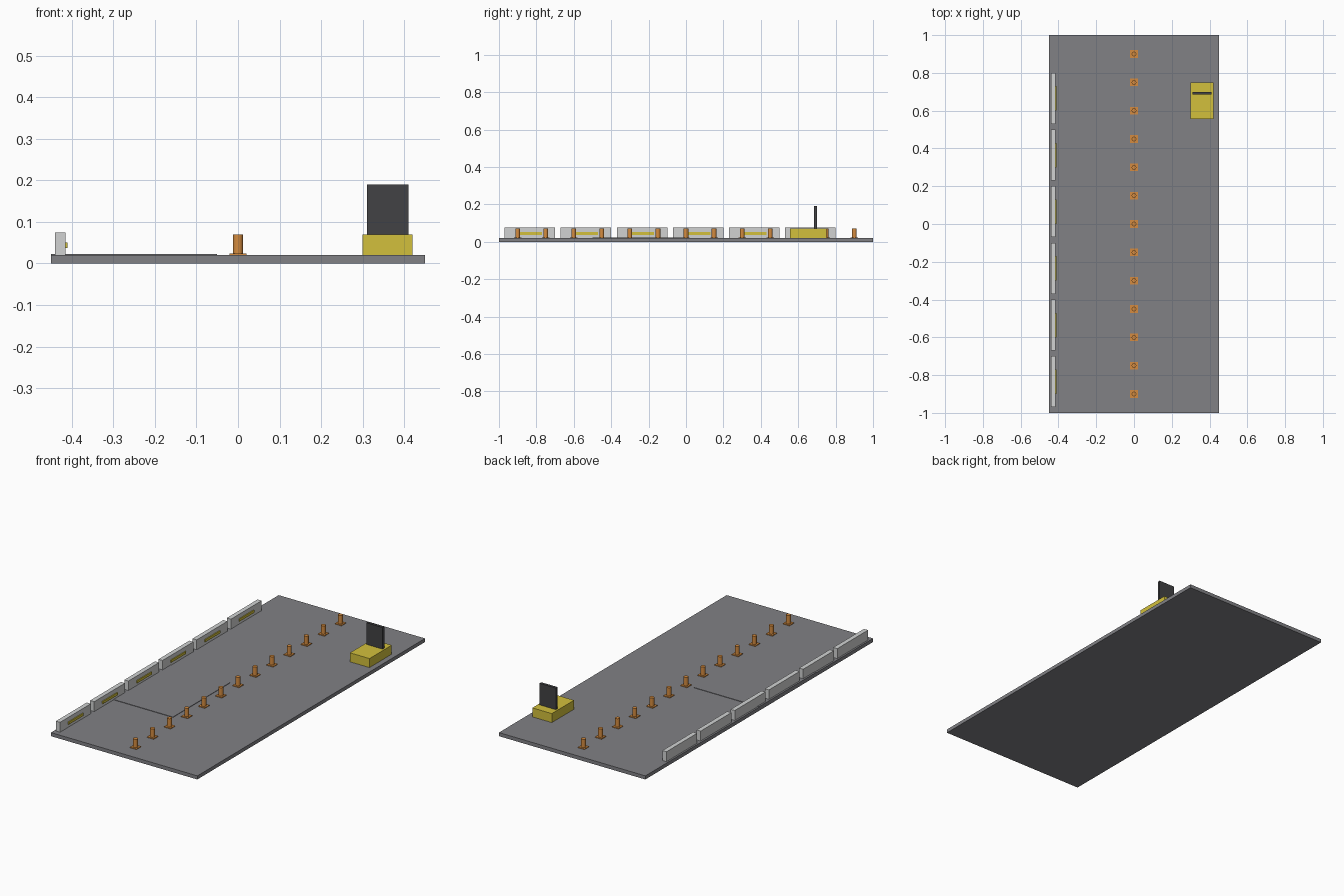
import bpy

if "Cube" in bpy.data.objects:
    bpy.data.objects.remove(bpy.data.objects["Cube"], do_unlink=True)


def material(name, r, g, b):
    m = bpy.data.materials.new(name)
    m.use_nodes = True
    m.diffuse_color = (r, g, b, 1)
    bsdf = next(n for n in m.node_tree.nodes if n.type == "BSDF_PRINCIPLED")
    bsdf.inputs["Base Color"].default_value = (r, g, b, 1)
    return m


asphalt = material("asphalt grey", 0.22, 0.22, 0.235)
concrete = material("concrete light grey", 0.64, 0.65, 0.65)
yellow = material("safety yellow", 0.65, 0.53, 0.045)
orange = material("cone orange", 0.66, 0.26, 0.05)
black = material("board black", 0.055, 0.055, 0.058)


def box(name, mat, x, y, z):
    """Box spanning the given (low, high) ranges."""
    spans = (x, y, z)
    bpy.ops.mesh.primitive_cube_add(size=1, location=[(a + b) / 2 for a, b in spans])
    ob = bpy.context.object
    ob.name = name
    ob.scale = [b - a for a, b in spans]
    bpy.ops.object.transform_apply(location=False, rotation=False, scale=True)
    ob.data.materials.append(mat)
    return ob


ROAD = 0.02

# Road slab and resurfaced patch
box("road_slab", asphalt, (-0.45, 0.45), (-1, 1), (0, ROAD))
box("road_patch", asphalt, (-0.45, -0.05), (-0.5, 0), (ROAD, 0.0225))

# Barrier row with reflector strips facing the road
for i in range(6):
    y = -0.835 + 0.3 * i
    box(f"barrier_{i + 1}", concrete, (-0.44, -0.415), (y - 0.135, y + 0.135), (ROAD, 0.075))
    box(f"barrier_reflector_{i + 1}", yellow, (-0.416, -0.41), (y - 0.065, y + 0.065), (0.037, 0.051))

# Centre line of traffic posts on square feet
for i in range(13):
    y = 0.15 * (i - 6)
    box(f"post_foot_{i + 1}", orange, (-0.02, 0.02), (y - 0.02, y + 0.02), (ROAD, 0.024))
    bpy.ops.mesh.primitive_cylinder_add(vertices=16, radius=0.0125, depth=0.05, location=(0, y, 0.045))
    post = bpy.context.object
    post.name = f"post_{i + 1}"
    post.data.materials.append(orange)
    bpy.ops.object.shade_smooth_by_angle()

# Sign trailer with upright board
box("sign_base", yellow, (0.3, 0.42), (0.555, 0.75), (ROAD, 0.07))
box("sign_board", black, (0.31, 0.41), (0.685, 0.7), (0.07, 0.19))
